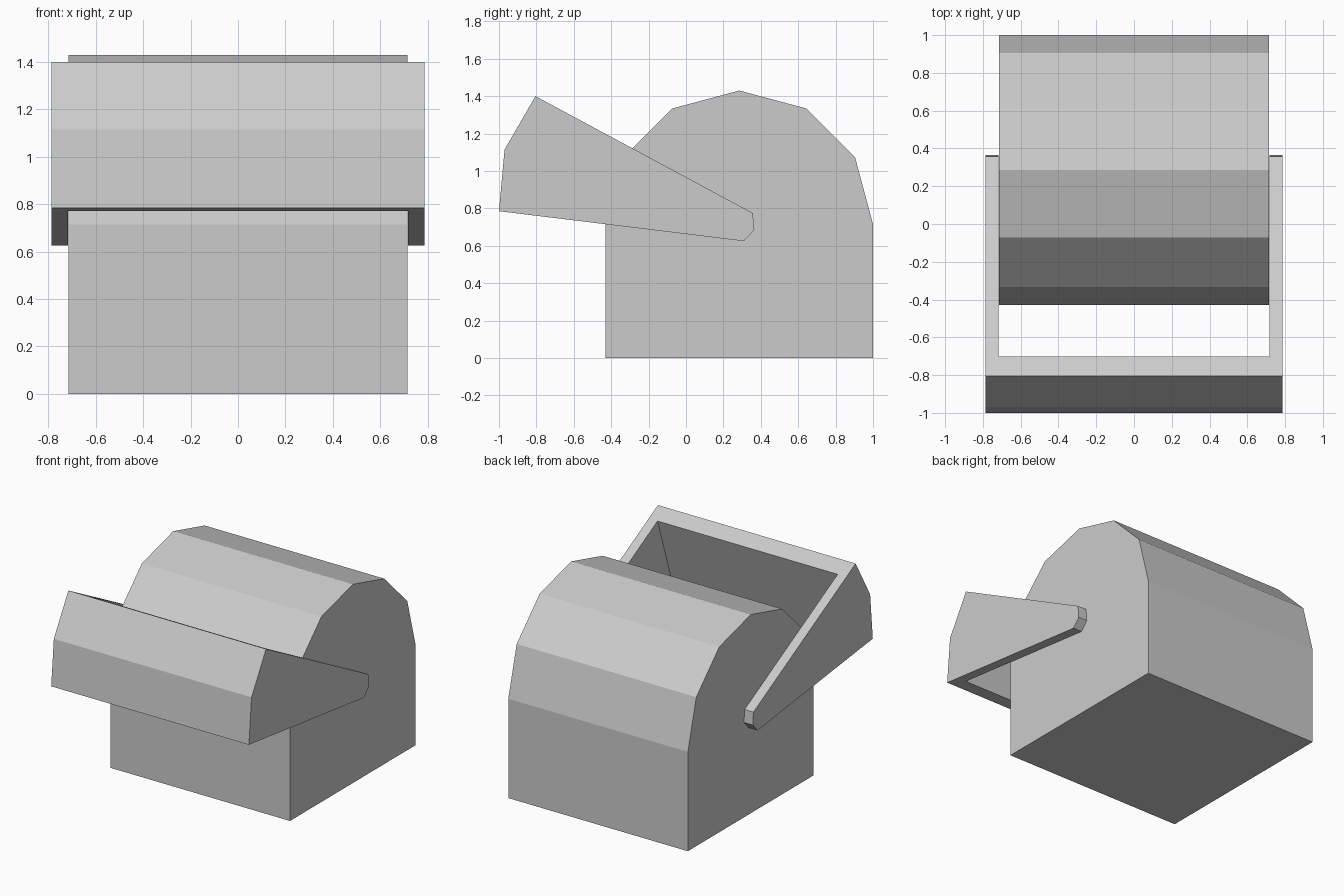
import bpy, bmesh
from math import cos, sin, radians

if "Cube" in bpy.data.objects:
    bpy.data.objects.remove(bpy.data.objects["Cube"])


def extrude_profile(name, points, half_width):
    """Closed (y, z) profile extruded symmetrically along x."""
    bm = bmesh.new()
    face = bm.faces.new([bm.verts.new((-half_width, y, z)) for y, z in points])
    moved = bmesh.ops.extrude_face_region(bm, geom=[face], use_keep_orig=True)["geom"]
    verts = [g for g in moved if isinstance(g, bmesh.types.BMVert)]
    bmesh.ops.translate(bm, verts=verts, vec=(2 * half_width, 0, 0))
    bmesh.ops.recalc_face_normals(bm, faces=bm.faces[:])
    mesh = bpy.data.meshes.new(name)
    bm.to_mesh(mesh)
    bm.free()
    obj = bpy.data.objects.new(name, mesh)
    bpy.context.collection.objects.link(obj)
    return obj


# Body: box with a half-round top of six facets
R, CY = 0.715, 0.285
arch = [(CY + R * cos(radians(a)), R + R * sin(radians(a))) for a in range(0, 181, 30)]
extrude_profile("domed_body", [(CY - R, 0), (CY + R, 0)] + arch, R)

# Visor: wedge profile hollowed into two arms and a front wall
visor = extrude_profile("visor", [
    (-0.805, 1.40), (-0.97, 1.115), (-1.0, 0.785),
    (0.31, 0.625), (0.365, 0.685), (0.357, 0.775)], 0.787)

# Cutter for the open middle of the visor
cutter = extrude_profile("visor_cutter", [
    (-0.606, 1.63), (0.6, 1.63), (0.6, 0.2), (-1.078, 0.2)], 0.717)
cutter.hide_render = True
cutter.hide_viewport = True

hollow = visor.modifiers.new("hollow", 'BOOLEAN')
hollow.operation = 'DIFFERENCE'
hollow.solver = 'EXACT'
hollow.object = cutter
